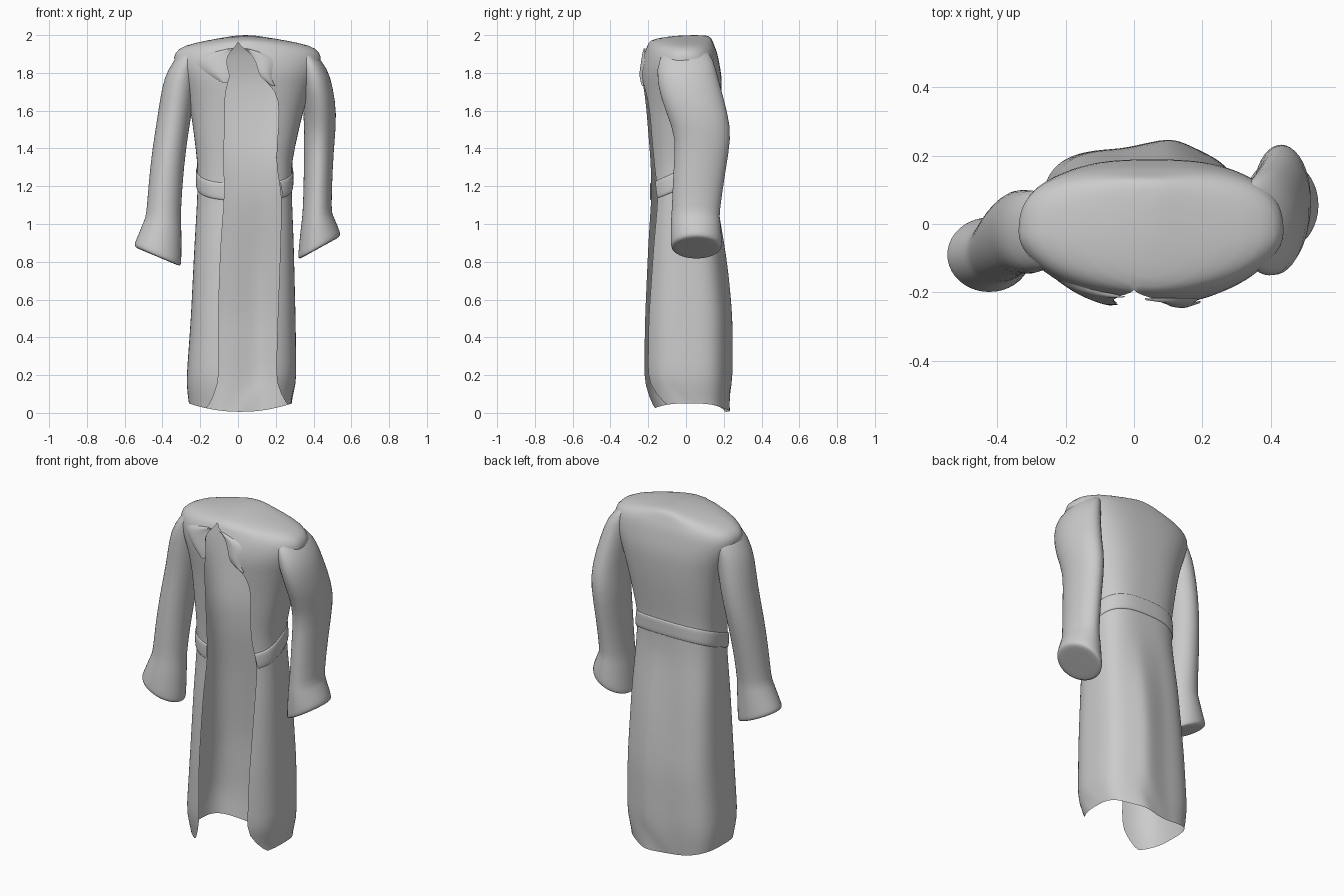
import bpy, bmesh, math

if "Cube" in bpy.data.objects:
    bpy.data.objects.remove(bpy.data.objects["Cube"])

# coat body levels: z, left x, right x, front y, back y, left opening x, right opening x
LEVELS = [
    (0.005, -.26, .285, -.195, .205, -.16, .26),
    (0.15, -.275, .31, -.23, .22, -.10, .20),
    (0.5, -.25, .305, -.23, .22, -.105, .21),
    (0.9, -.23, .295, -.21, .185, -.09, .225),
    (1.15, -.215, .285, -.19, .16, -.07, .23),
    (1.33, -.215, .285, -.195, .155, -.075, .20),
    (1.6, -.25, .345, -.22, .185, -.07, .22),
    (1.71, -.28, .385, -.235, .19, -.07, .205),
    (1.78, -.31, .415, -.245, .19, -.035, .11),
    (1.86, -.345, .445, -.235, .175, -.07, .10),
    (1.91, -.335, .435, -.22, .165, -.045, .06),
    (1.945, -.29, .39, -.205, .15, -.005, .005),
    (1.973, -.16, .25, -.195, .14, 0, 0),
    (1.99, -.06, .14, -.12, .13, 0, 0),
    (2.0, .0, .08, -.02, .11, 0.04, 0.04),
]
COLS = 56


def ramp(z, z0, z1, p, q):
    t = max(0, min(1, (z - z0) / (z1 - z0)))
    return p + (q - p) * t


def level_at(z):
    z = max(LEVELS[0][0], min(LEVELS[-1][0], z))
    for a, b in zip(LEVELS, LEVELS[1:]):
        if z <= b[0]:
            t = (z - a[0]) / (b[0] - a[0])
            return [p + (q - p) * t for p, q in zip(a, b)]


def body_point(z, s, out=0.0):
    """Point on the coat; s runs 0..1 from left front edge round the back to the right one."""
    _, xl, xr, yf, yb, el, er = level_at(z)
    cx, cy, a, b = (xl + xr) / 2, (yf + yb) / 2, (xr - xl) / 2, (yb - yf) / 2
    front = ramp(z, 1.4, 1.85, 2.6, 1.8)     # chest tapers towards the arms
    back = ramp(z, .9, 1.3, 3.4, 2.7)        # skirt is squarer at the back

    def edge(x):
        u = max(-1, min(1, (x - cx) / a))
        return -math.acos(math.copysign(abs(u) ** (front / 2), u))
    t0, t1 = edge(el), edge(er) - 2 * math.pi
    t = t0 + (t1 - t0) * s
    c, d = math.cos(t), math.sin(t)
    power = front if d < 0 else back
    x = cx + (a + out) * math.copysign(abs(c) ** (2 / power), c)
    y = cy + (b + out) * math.copysign(abs(d) ** (2 / power), d)
    if y > cy and z < 1.15:      # soft fold down the back of the skirt
        y += 0.03 * math.exp(-((x - .1) / .08) ** 2) * min(1, (1.15 - z) / .4) * (y - cy) / b
    if z < 0.1:                  # hem rises at the sides
        z += 0.045 * ((x - cx) / a) ** 2
    return (x, y, z)


def make_grid(name, rows, closed=False, cap_end=False, weld=False, sub=1):
    bm = bmesh.new()
    grid = [[bm.verts.new(p) for p in r] for r in rows]
    n = len(rows[0])
    for r0, r1 in zip(grid, grid[1:]):
        for i in range(n if closed else n - 1):
            j = (i + 1) % n
            bm.faces.new((r0[i], r0[j], r1[j], r1[i]))
    if cap_end:
        bm.faces.new(grid[-1])
    if weld:
        bmesh.ops.remove_doubles(bm, verts=bm.verts, dist=0.0005)
    bmesh.ops.recalc_face_normals(bm, faces=bm.faces)
    me = bpy.data.meshes.new(name)
    bm.to_mesh(me)
    bm.free()
    ob = bpy.data.objects.new(name, me)
    bpy.context.collection.objects.link(ob)
    for p in me.polygons:
        p.use_smooth = True
    m = ob.modifiers.new("smooth", 'SUBSURF')
    m.levels = m.render_levels = sub
    return ob


# coat shell, open down the front and closed over the shoulders
heights = []
for a, b in zip(LEVELS, LEVELS[1:]):
    k = max(1, round((b[0] - a[0]) / 0.12))
    heights += [a[0] + (b[0] - a[0]) * i / k for i in range(k)]
heights.append(LEVELS[-1][0])
make_grid("coat_body", [[body_point(z, i / COLS) for i in range(COLS + 1)] for z in heights],
          cap_end=True, weld=True)

# flat belt band, higher at the back than at the front
belt = []
for h, out in ((-.045, .002), (-.043, .008), (.0, .009), (.043, .008), (.045, .002)):
    row = []
    for i in range(COLS + 1):
        y = body_point(1.25, i / COLS)[1]
        row.append(body_point(1.25 + .42 * y + h, i / COLS, out))
    belt.append(row)
make_grid("waist_belt", belt)


# lapels folded back along the neck opening
def lapel(name, right, zs):
    rows = []
    for z, width in zs:
        rows.append([body_point(z, 1 - width * f if right else width * f, .003 + .01 * math.sin(math.pi * f))
                     for f in (0, .25, .5, .75, 1)])
    make_grid(name, rows)


lapel("left_lapel", False, [(1.75, .02), (1.79, .06), (1.84, .08), (1.88, .09), (1.91, .04), (1.93, .01)])
lapel("right_lapel", True, [(1.73, .01), (1.78, .03), (1.83, .04), (1.88, .05), (1.91, .03), (1.93, .01)])


# sleeve rings: centre x, y, z, radius x, radius y, tilt
def sleeve(name, rings):
    rows = []
    for cx, cy, cz, rx, ry, tilt in rings:
        row = []
        for i in range(20):
            a = 2 * math.pi * i / 20
            row.append((cx + rx * math.cos(a), cy + ry * math.sin(a), cz + tilt * rx * math.cos(a)))
        rows.append(row)
    make_grid(name, rows, closed=True, cap_end=True)


sleeve("right_sleeve", [
    (.34, .0, 1.925, .07, .10, -.35),
    (.385, .0, 1.88, .09, .145, -.6),
    (.408, .005, 1.76, .097, .17, -.4),
    (.438, .06, 1.58, .086, .165, 0),
    (.43, .095, 1.46, .084, .148, 0),
    (.425, .07, 1.28, .076, .14, .1),
    (.418, .05, 1.05, .077, .127, .2),
    (.418, .05, 1.03, .084, .132, .25),
    (.428, .055, .92, .108, .137, .5),
    (.43, .055, .885, .114, .137, .55),
    (.43, .055, .872, .108, .13, .55),
    (.43, .055, .872, .08, .10, .55)])
sleeve("left_sleeve", [
    (-.24, -.02, 1.93, .07, .09, .35),
    (-.285, -.02, 1.87, .09, .12, .6),
    (-.31, -.025, 1.76, .095, .125, .4),
    (-.335, -.02, 1.58, .09, .125, 0),
    (-.365, -.04, 1.4, .09, .118, 0),
    (-.385, -.065, 1.2, .09, .105, -.1),
    (-.395, -.08, 1.03, .092, .095, -.15),
    (-.397, -.082, 1.01, .099, .10, -.15),
    (-.42, -.09, .87, .122, .11, -.35),
    (-.425, -.09, .84, .126, .112, -.42),
    (-.425, -.09, .826, .12, .106, -.42),
    (-.425, -.09, .826, .09, .08, -.42)])
